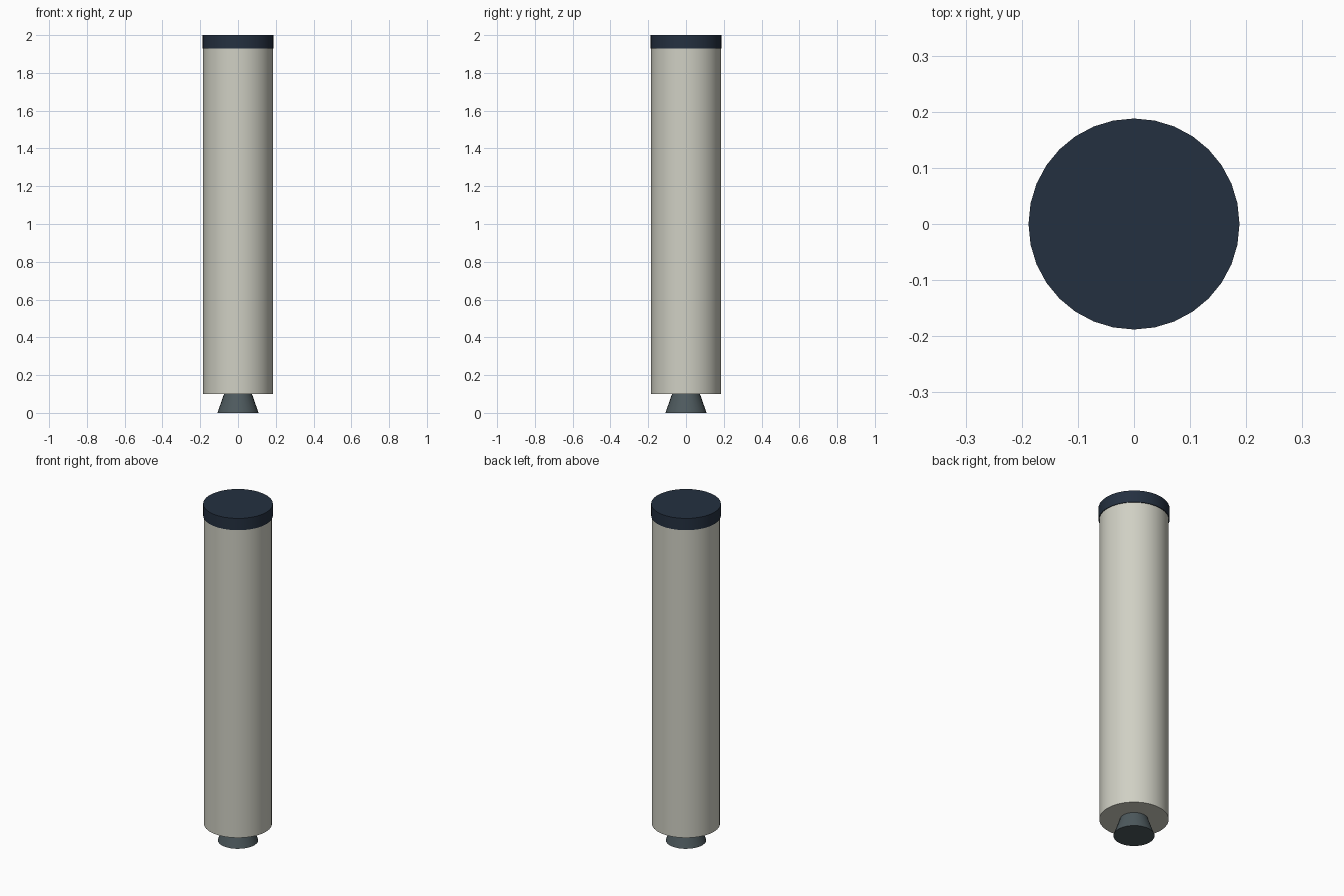
import bpy, bmesh, math

if "Cube" in bpy.data.objects:
    bpy.data.objects.remove(bpy.data.objects["Cube"])


def srgb(*rgb):
    lin = [(c / 255 / 12.92) if c <= 10 else ((c / 255 + 0.055) / 1.055) ** 2.4 for c in rgb]
    return (*lin, 1.0)


def material(name, colour):
    m = bpy.data.materials.new(name)
    m.diffuse_color = colour
    m.use_nodes = True
    m.node_tree.nodes["Principled BSDF"].inputs["Base Color"].default_value = m.diffuse_color
    return m


ivory = material("warm_light_grey", srgb(208, 208, 196))
navy = material("dark_navy", srgb(36, 48, 64))
steel = material("slate_grey", srgb(78, 90, 94))


def drum(name, r_bottom, r_top, z0, z1, sides, mat):
    """Capped upright cylinder or cone between two heights."""
    bm = bmesh.new()
    bmesh.ops.create_cone(bm, cap_ends=True, segments=sides,
                          radius1=r_bottom, radius2=r_top, depth=z1 - z0)
    bmesh.ops.translate(bm, verts=bm.verts, vec=(0, 0, (z0 + z1) / 2))
    me = bpy.data.meshes.new(name)
    bm.to_mesh(me)
    bm.free()
    me.materials.append(mat)
    ob = bpy.data.objects.new(name, me)
    bpy.context.collection.objects.link(ob)
    bpy.ops.object.select_all(action='DESELECT')
    ob.select_set(True)
    bpy.context.view_layer.objects.active = ob
    bpy.ops.object.shade_smooth_by_angle(angle=math.radians(30))
    return ob


# Main casing, top cap and exhaust nozzle
drum("casing", 0.184, 0.184, 0.10, 1.93, 32, ivory)
drum("top_cap", 0.188, 0.188, 1.93, 2.0, 32, navy)
drum("nozzle", 0.109, 0.074, 0.0, 0.10, 24, steel)
